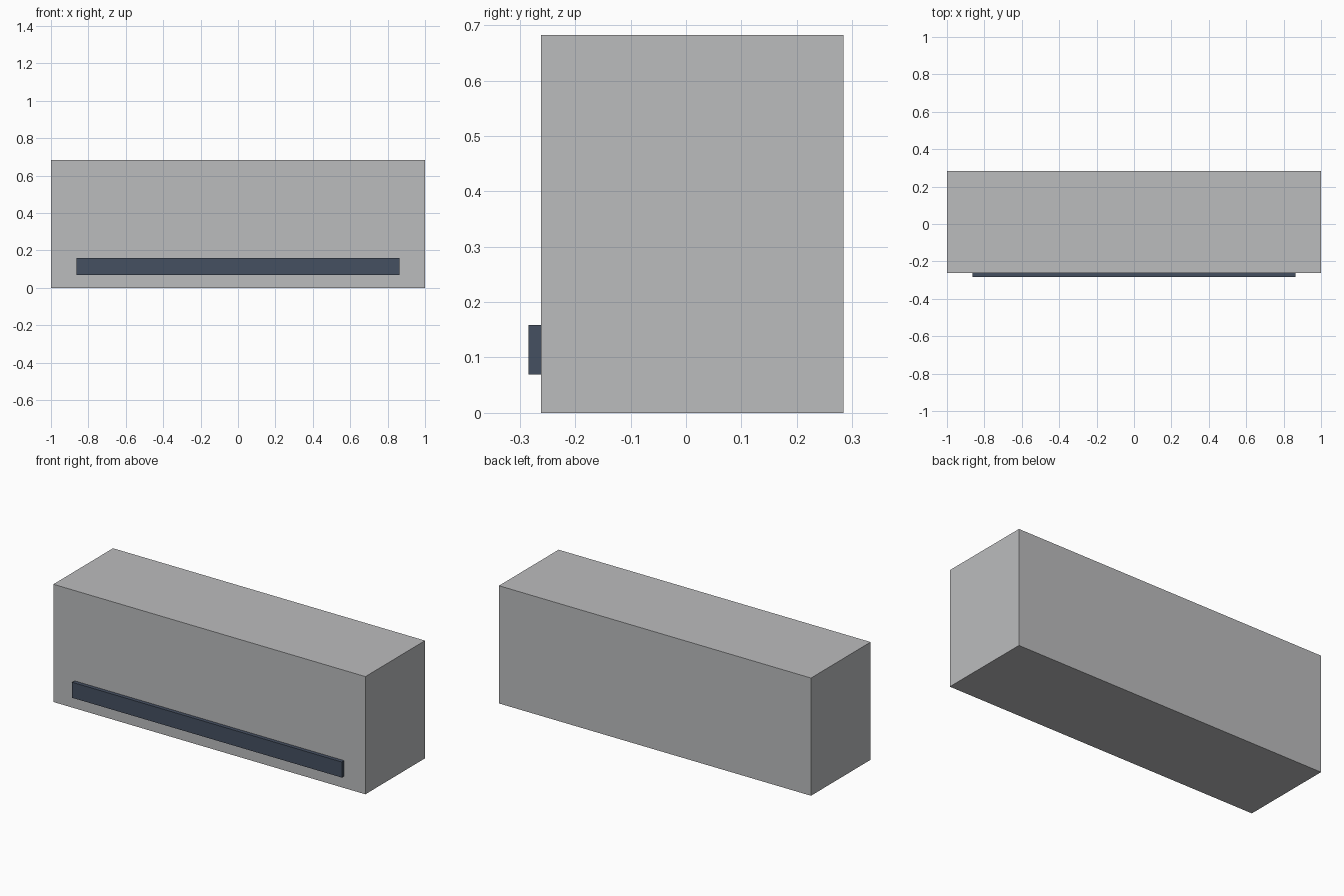
import bpy
from mathutils import Vector

cube = bpy.data.objects.get("Cube")
if cube:
    bpy.data.objects.remove(cube, do_unlink=True)


def make_material(name, rgb):
    mat = bpy.data.materials.new(name)
    mat.use_nodes = True
    colour = (*rgb, 1.0)
    mat.diffuse_color = colour
    mat.node_tree.nodes["Principled BSDF"].inputs["Base Color"].default_value = colour
    return mat


def make_box(name, low, high, mat):
    low, high = Vector(low), Vector(high)
    bpy.ops.mesh.primitive_cube_add(size=1, location=(low + high) / 2)
    box = bpy.context.object
    box.name = name
    box.scale = high - low
    bpy.ops.object.transform_apply(location=False, rotation=False, scale=True)
    box.data.materials.append(mat)
    return box


light_grey = make_material("light grey", (0.50, 0.505, 0.515))
dark_slate = make_material("dark slate", (0.06, 0.08, 0.12))

# Plain rectangular casing
make_box("casing", (-1, -0.262, 0), (1, 0.284, 0.682), light_grey)

# Long outlet strip standing proud of the front, seated slightly into the casing
make_box("outlet_strip", (-0.864, -0.284, 0.069), (0.864, -0.25, 0.159), dark_slate)
